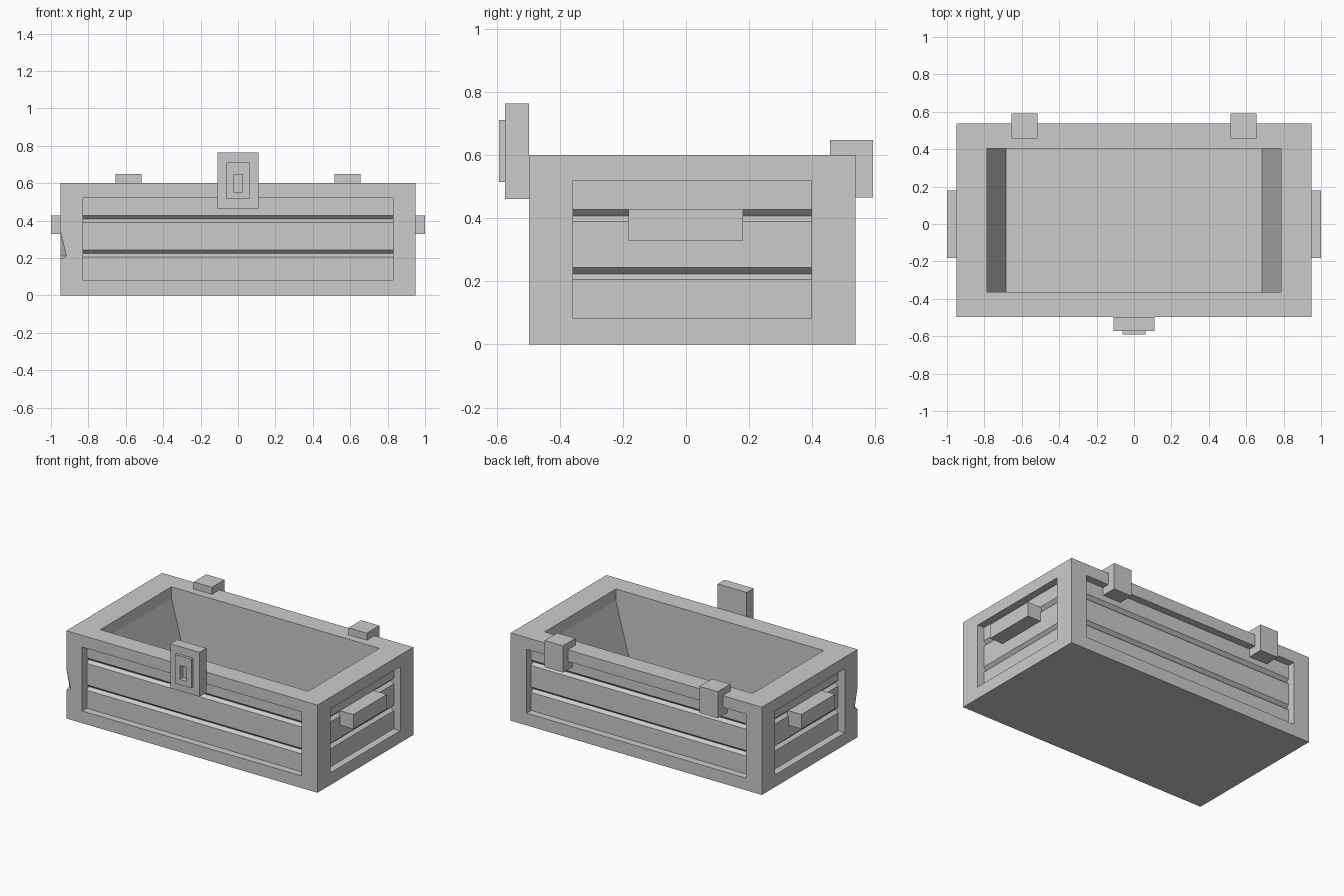
import bpy, bmesh
from math import radians
from mathutils import Matrix, Vector

if "Cube" in bpy.data.objects:
    bpy.data.objects.remove(bpy.data.objects["Cube"])


def add_mesh(name, bm):
    bmesh.ops.recalc_face_normals(bm, faces=bm.faces)
    me = bpy.data.meshes.new(name)
    bm.to_mesh(me)
    bm.free()
    ob = bpy.data.objects.new(name, me)
    bpy.context.collection.objects.link(ob)
    return ob


def box(name, lo, hi):
    lo, hi = Vector(lo), Vector(hi)
    bm = bmesh.new()
    bmesh.ops.create_cube(bm, size=1)
    for v in bm.verts:
        v.co = Vector([(lo[i] + hi[i]) / 2 + v.co[i] * (hi[i] - lo[i]) for i in range(3)])
    return add_mesh(name, bm)


def prism(name, profile, half, angle, offset):
    """Extrude a (depth, height) profile along local x, then turn about z and move."""
    turn = Matrix.Translation(offset) @ Matrix.Rotation(radians(angle), 4, 'Z')
    bm = bmesh.new()
    ends = [[bm.verts.new([round(c, 4) for c in turn @ Vector((x, d, z))]) for d, z in profile]
            for x in (-half, half)]
    for end in ends:
        bm.faces.new(end)
    n = len(profile)
    for i in range(n):
        j = (i + 1) % n
        bm.faces.new((ends[0][i], ends[0][j], ends[1][j], ends[1][i]))
    return add_mesh(name, bm)


def cut(target, cutter):
    mod = target.modifiers.new("cut", 'BOOLEAN')
    mod.operation = 'DIFFERENCE'
    mod.solver = 'EXACT'
    mod.object = cutter
    bpy.context.view_layer.objects.active = target
    bpy.ops.object.modifier_apply(modifier=mod.name)
    bpy.data.objects.remove(cutter)


# Chest body: solid block, then carved
X, Y0, Y1, TOP = 0.95, -0.498, 0.537, 0.60
MID = (Y0 + Y1) / 2
body = box("chest_body", (-X, Y0, 0), (X, Y1, TOP))

# Recessed plank panels with shallow V grooves on all four sides
G = 0.072
panel = [(-0.03, 0.52), (0.05, 0.52), (0.05, 0.428), (G, 0.407), (0.05, 0.39),
         (0.05, 0.243), (G, 0.223), (0.05, 0.206), (0.05, 0.083), (-0.03, 0.083)]
for half, angle, offset in ((0.83, 180, (0, Y1, 0)), (0.83, 0, (0, Y0, 0)),
                            (0.378, 90, (X, MID, 0)), (0.378, 270, (-X, MID, 0))):
    cut(body, prism("panel_cutter", panel, half, angle, offset))

# Hollow interior with leaning end walls below the rim
cavity = [(-0.786, 0.7), (0.786, 0.7), (0.786, 0.52), (0.685, 0.15), (-0.685, 0.15), (-0.786, 0.52)]
cut(body, prism("cavity_cutter", cavity, 0.384, 90, (0, MID, 0)))

# Chip in the front left corner post
a, b = Vector((-X, Y0, 0.345)), Vector((-X, Y0, 0.19))
p, q = Vector((-X + 0.033, Y0, 0.211)), Vector((-X, Y0 + 0.033, 0.211))
m = (p + q) / 2
bm = bmesh.new()
for co in (p * 2 - q, q * 2 - p, a * 2 - m, b * 2 - m):
    bm.verts.new(co)
bmesh.ops.convex_hull(bm, input=bm.verts)
cut(body, add_mesh("chip_cutter", bm))

# Handles and hinges, one per side
for s, side in ((-1, "left"), (1, "right")):
    xs = sorted((s * 0.89, s * 1.0))
    box(side + "_handle", (xs[0], -0.182, 0.328), (xs[1], 0.18, 0.427))
    xs = sorted((s * 0.517, s * 0.655))
    box(side + "_hinge", (xs[0], 0.456, 0.466), (xs[1], 0.592, 0.648))

# Latch plate and lock plate with keyhole
latch = box("latch_plate", (-0.11, -0.573, 0.461), (0.11, Y0, 0.764))
lock = box("lock_plate", (-0.062, -0.592, 0.514), (0.062, -0.573, 0.711))
for part in (latch, lock):
    cut(part, box("keyhole_cutter", (-0.025, -0.7, 0.55), (0.025, -0.558, 0.645)))
